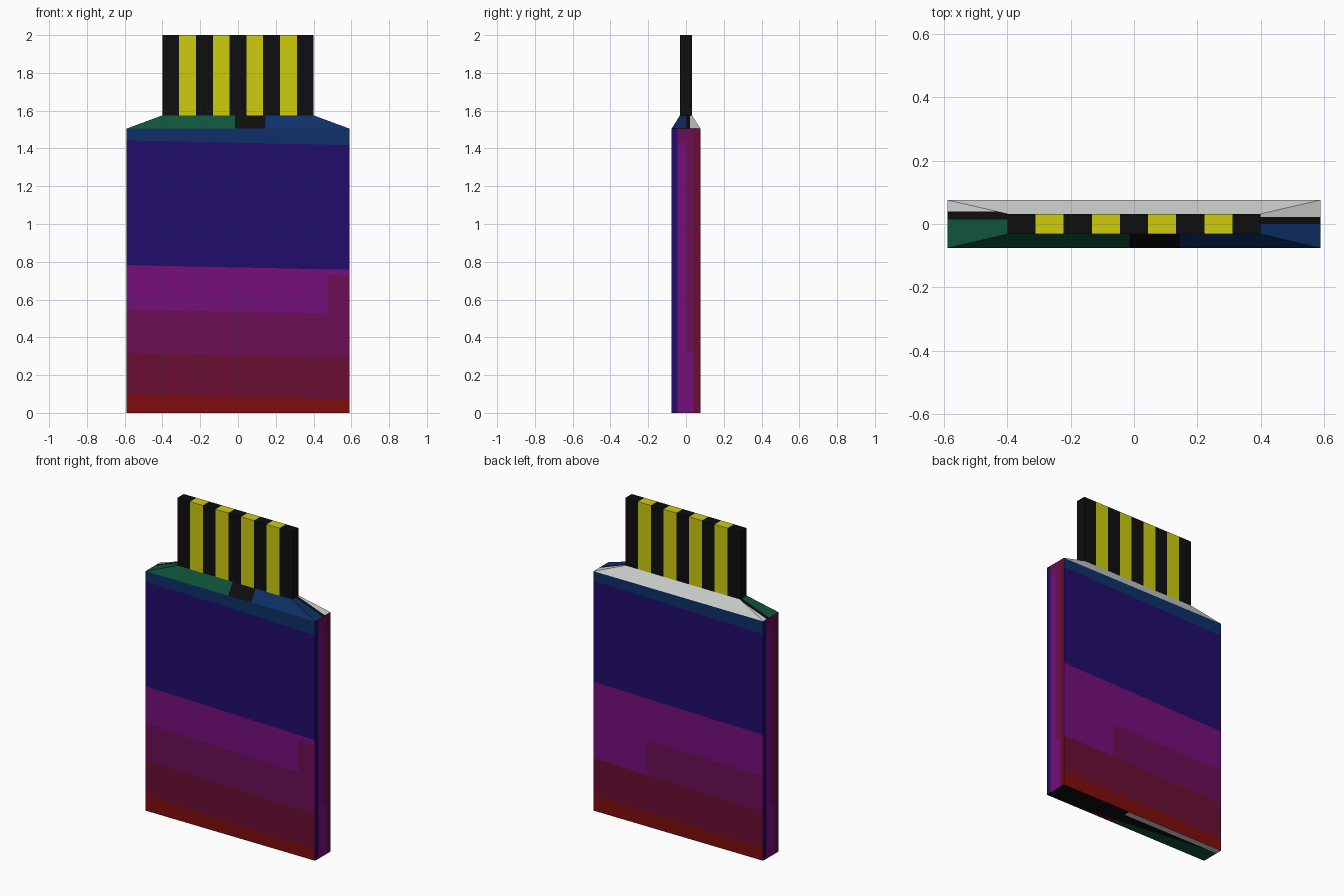
import bpy, bmesh
from mathutils import Vector

if "Cube" in bpy.data.objects:
    bpy.data.objects.remove(bpy.data.objects["Cube"])

SRGB = {
    "yellow": (205, 205, 15), "black": (14, 14, 14), "red": (128, 12, 12),
    "maroon": (106, 14, 50), "plum": (108, 14, 86), "purple": (118, 14, 124),
    "indigo": (32, 12, 108), "blue": (14, 48, 104), "green": (16, 84, 58),
    "pale_grey": (206, 212, 209),
}
NAMES = list(SRGB)


def linear(c):
    c /= 255
    return c / 12.92 if c <= 0.04045 else ((c + 0.055) / 1.055) ** 2.4


MATS = []
for name, rgb in SRGB.items():
    m = bpy.data.materials.new(name)
    m.diffuse_color = (*[linear(c) for c in rgb], 1)
    m.use_nodes = True
    m.node_tree.nodes["Principled BSDF"].inputs["Base Color"].default_value = m.diffuse_color
    MATS.append(m)


def loft(rings):
    """Closed solid through rectangular rings (half x, half y, z)."""
    bm = bmesh.new()
    loops = [[bm.verts.new((sx * hx, sy * hy, z))
              for sx, sy in ((-1, -1), (1, -1), (1, 1), (-1, 1))] for hx, hy, z in rings]
    for a, b in zip(loops, loops[1:]):
        for i in range(4):
            j = (i + 1) % 4
            bm.faces.new((a[i], a[j], b[j], b[i]))
    bm.faces.new(loops[0][::-1])
    bm.faces.new(loops[-1])
    bm.normal_update()
    return bm


def cut(bm, test, co, no):
    """Slice only the faces that pass the test."""
    bm.normal_update()
    faces = [f for f in bm.faces if test(f)]
    geom = set(faces) | {e for f in faces for e in f.edges} | {v for f in faces for v in f.verts}
    bmesh.ops.bisect_plane(bm, geom=list(geom), dist=1e-5,
                           plane_co=Vector(co), plane_no=Vector(no).normalized())


def finish(bm, name, colour):
    bm.normal_update()
    for f in bm.faces:
        f.material_index = NAMES.index(colour(f))
    me = bpy.data.meshes.new(name)
    bm.to_mesh(me)
    bm.free()
    for m in MATS:
        me.materials.append(m)
    bpy.context.collection.objects.link(bpy.data.objects.new(name, me))


# Body with sloped shoulder
TOP = 1.505
body = loft([(0.59, 0.076, 0), (0.59, 0.076, TOP), (0.40, 0.032, 1.575)])


def region(f):
    c, n = f.calc_center_median(), f.normal
    if n.z < -0.9:
        return "bottom"
    if n.z > 0.99:
        return "cap"
    side = ("front" if n.y < 0 else "back") if abs(n.y) > 0.5 else ("right" if n.x > 0 else "left")
    return ("slope_" if c.z > TOP else "") + side


def cut_region(name, co, no):
    cut(body, lambda f: region(f) == name, co, no)


# Slightly tilted colour bands on the two broad faces
BANDS = ["red", "maroon", "plum", "purple", "indigo", "blue"]
TILT = {"front": 0.021, "back": -0.017}
LEVELS = {"front": [0.085, 0.305, 0.535, 0.77, 1.43], "back": [0.09, 0.32, 0.54, 0.80, 1.435]}
STEP = {"front": 0.475, "back": 0.22}
for side in TILT:
    for z in LEVELS[side] + ([0.74] if side == "front" else []):
        cut_region(side, (0, 0, z), (TILT[side], 0, 1))
    cut_region(side, (STEP[side], 0, 0), (1, 0, 0))

# Upright strips on the narrow sides, the left one turned half round
for side, s in (("right", 1), ("left", -1)):
    for y in (-0.045, 0.0, 0.04):
        cut_region(side, (0, s * y, 0), (0, 1, 0))
    cut_region(side, (0, 0, 0.32), (0, 0, 1))
    cut_region(side, (0, 0, 1.43), (0, 0, 1))

# Shoulder and underside patches
for x in (-0.015, 0.145):
    cut_region("slope_front", (x, 0, 0), (1, 0, 0))
for y in (0.015, 0.04):
    cut_region("slope_left", (0, y, 0), (0, 1, 0))
for y in (0.0, 0.022):
    cut_region("slope_right", (0, y, 0), (0, 1, 0))
cut_region("bottom", (0, 0.035, 0), (0, 1, 0))
cut_region("bottom", (0, -0.03, 0), (0.12, 1, 0))
cut_region("bottom", (0.1, 0, 0), (1, 0, 0))


def body_colour(f):
    r, c = region(f), f.calc_center_median()
    if r in TILT:
        w = c.z + TILT[r] * c.x
        band = BANDS[sum(w > z for z in LEVELS[r])]
        if c.x > STEP[r]:
            if r == "front" and band == "purple" and w < 0.74:
                return "plum"
            if r == "back" and band == "plum":
                return "purple"
        return band
    if r in ("right", "left"):
        y = c.y if r == "right" else -c.y
        if y < -0.045:
            return "indigo"
        if y > 0.04:
            return "maroon"
        if y > 0:
            return "purple" if c.z < 0.32 else "plum"
        return "plum" if c.z > 1.43 else "purple"
    if r == "slope_front":
        return "green" if c.x < -0.015 else "black" if c.x < 0.145 else "blue"
    if r == "slope_back":
        return "pale_grey"
    if r == "slope_left":
        return "green" if c.y < 0.015 else "black" if c.y < 0.04 else "pale_grey"
    if r == "slope_right":
        return "blue" if c.y < 0 else "black" if c.y < 0.022 else "pale_grey"
    if r == "bottom":
        if c.y > 0.035:
            return "pale_grey" if c.x < 0.1 else "black"
        if c.y + 0.12 * c.x < -0.03:
            return "green" if c.x < 0.1 else "maroon"
    return "black"


finish(body, "body", body_colour)

# Connector tab: nine equal stripes
W = 0.8 / 9
tab = loft([(0.40, 0.032, 1.57), (0.40, 0.032, 2.0)])
for i in range(1, 9):
    cut(tab, lambda f: True, (-0.4 + i * W, 0, 0), (1, 0, 0))


def tab_colour(f):
    if abs(f.normal.x) > 0.5:
        return "black"
    return "yellow" if int((f.calc_center_median().x + 0.4) / W) % 2 else "black"


finish(tab, "connector_tab", tab_colour)
